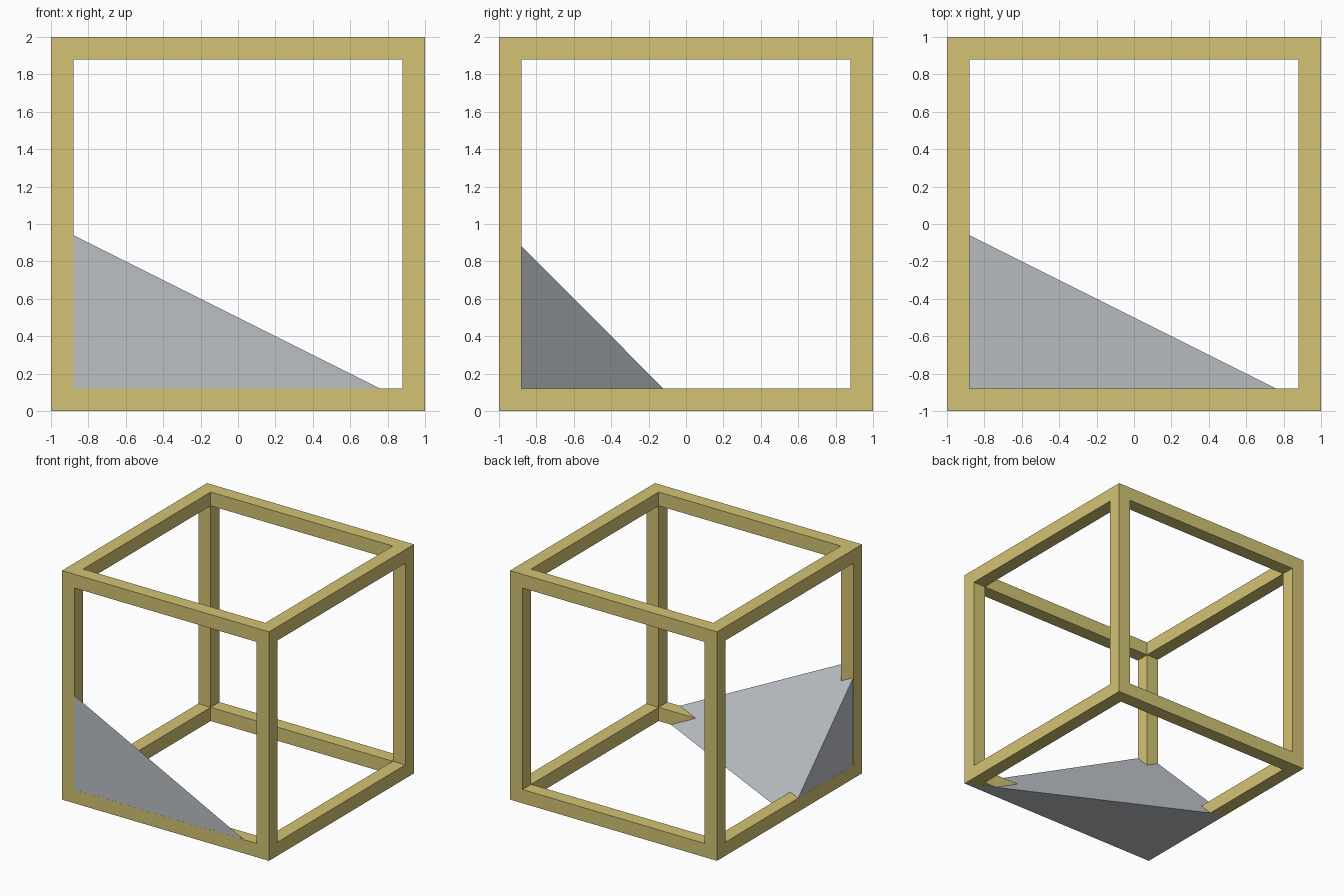
import bpy
import bmesh

if "Cube" in bpy.data.objects:
    bpy.data.objects.remove(bpy.data.objects["Cube"])

W = 0.12      # bar thickness
E = 0.0006    # tiny clearance between flush faces


def material(name, rgb):
    m = bpy.data.materials.new(name)
    m.diffuse_color = (*rgb, 1.0)
    m.use_nodes = True
    m.node_tree.nodes["Principled BSDF"].inputs["Base Color"].default_value = m.diffuse_color
    return m


gold = material("pale_gold", (0.65, 0.545, 0.172))
grey = material("light_grey", (0.50, 0.525, 0.56))


def box(name, size, center):
    bpy.ops.mesh.primitive_cube_add(size=1, location=center)
    ob = bpy.context.object
    ob.name = name
    ob.scale = size
    bpy.ops.object.transform_apply(location=True, rotation=False, scale=True)
    return ob


# Cube frame: a solid block opened along each axis
frame = box("cube_frame", (2, 2, 2 - E), (0, 0, 1 + E / 2))
frame.data.materials.append(gold)
inner = 2 - 2 * W
for axis in range(3):
    size = [inner] * 3
    size[axis] = 3
    cutter = box("opening_cutter", size, (0, 0, 1))
    cutter.hide_render = True
    mod = frame.modifiers.new("opening", 'BOOLEAN')
    mod.operation = 'DIFFERENCE'
    mod.solver = 'EXACT'
    mod.object = cutter
    bpy.context.view_layer.objects.active = frame
    bpy.ops.object.modifier_apply(modifier=mod.name)
    bpy.data.objects.remove(cutter, do_unlink=True)

# Corner wedge: tetrahedron filling the front left bottom corner
a = -1 + E
bm = bmesh.new()
corner, right, back, top = [bm.verts.new(p) for p in
                            ((a, a, 0), (1, a, 0), (a, 0, 0), (a, a, 1))]
for tri in ((corner, back, right), (corner, right, top),
            (corner, top, back), (right, back, top)):
    bm.faces.new(tri)
bmesh.ops.recalc_face_normals(bm, faces=bm.faces)
mesh = bpy.data.meshes.new("corner_wedge")
bm.to_mesh(mesh)
bm.free()
mesh.materials.append(grey)
wedge = bpy.data.objects.new("corner_wedge", mesh)
bpy.context.collection.objects.link(wedge)
